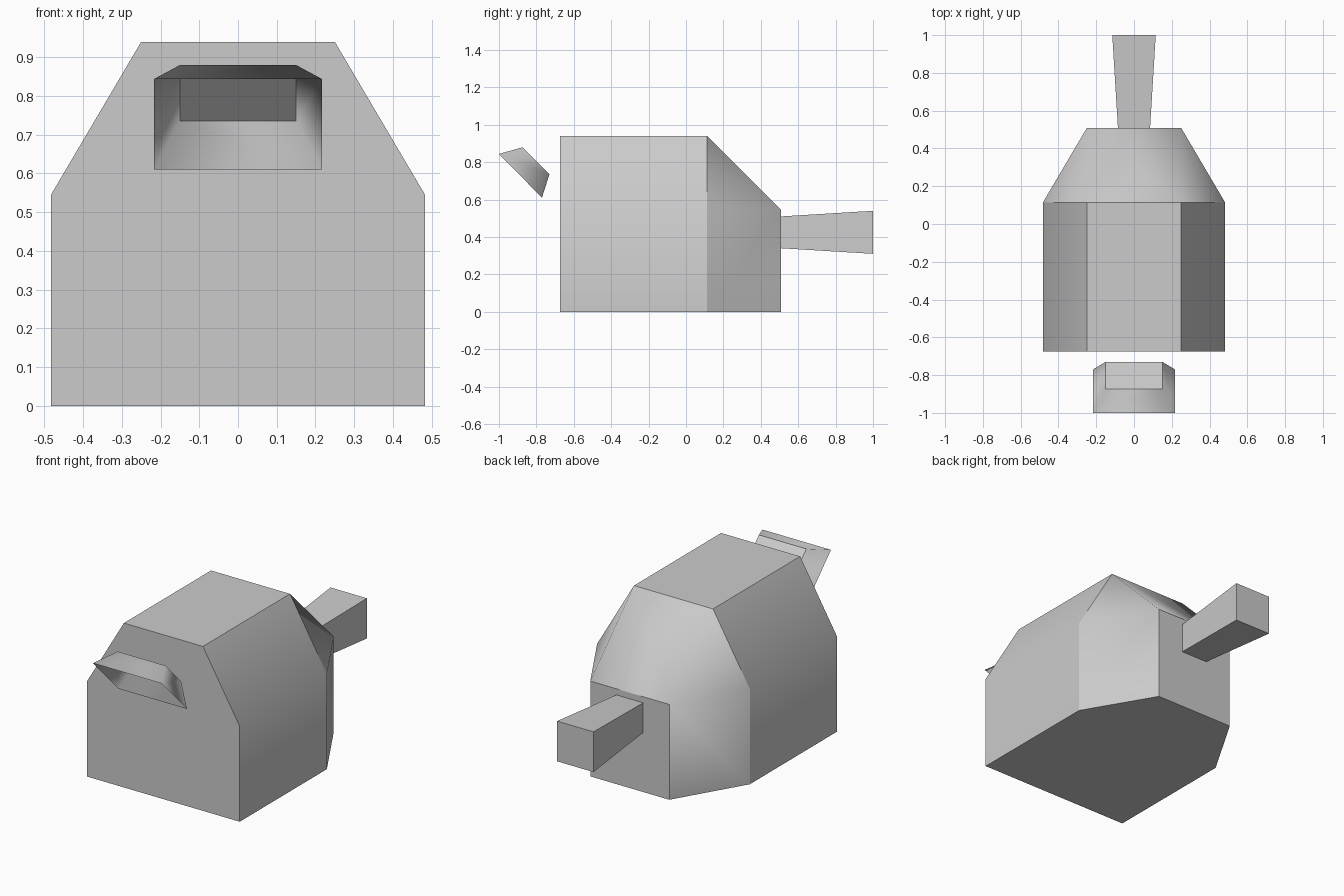
import bpy, bmesh

if "Cube" in bpy.data.objects:
    bpy.data.objects.remove(bpy.data.objects["Cube"])


def build(name, verts, faces, is_sharp=None):
    """Make a mesh object; with is_sharp, shade smooth and split only chosen edges."""
    bm = bmesh.new()
    vs = [bm.verts.new(v) for v in verts]
    for f in faces:
        bm.faces.new([vs[i] for i in f])
    bm.verts.index_update()
    bmesh.ops.recalc_face_normals(bm, faces=bm.faces[:])
    if is_sharp:
        for f in bm.faces:
            f.smooth = True
        for e in bm.edges:
            e.smooth = not is_sharp(*sorted(v.index for v in e.verts))
    mesh = bpy.data.meshes.new(name)
    bm.to_mesh(mesh)
    bm.free()
    obj = bpy.data.objects.new(name, mesh)
    bpy.context.collection.objects.link(obj)
    return obj


def rect(hx, low, high):
    """Four corners of a rectangle from its lower and upper (y, z) edges."""
    return [(-hx, *low), (hx, *low), (hx, *high), (-hx, *high)]


def walls(n, a=0, b=None):
    """Quads joining two rings of n points."""
    b = n if b is None else b
    return [(a + i, a + (i + 1) % n, b + (i + 1) % n, b + i) for i in range(n)]


# Body: chamfered house profile pulled back, then tapered to a small rear face
HW, TW, SHOULDER, TOP = 0.483, 0.25, 0.545, 0.94
FRONT, MID, REAR = -0.674, 0.113, 0.508
profile = [(-HW, 0), (HW, 0), (HW, SHOULDER), (TW, TOP), (-TW, TOP), (-HW, SHOULDER)]
verts = [(x, FRONT, z) for x, z in profile] + [(x, MID, z) for x, z in profile]
verts += rect(TW, (REAR, 0), (REAR, SHOULDER))
faces = [range(6), range(12, 16)] + walls(6)
faces += [(6, 7, 13, 12),                     # underside of the taper
          (7, 8, 14, 13), (6, 11, 15, 12),    # lower side walls
          (8, 9, 14), (11, 10, 15),           # corner triangles
          (9, 10, 15, 14)]                    # sloping roof
soft = {(2, 8), (5, 11), (8, 14), (9, 14), (11, 15), (10, 15)}
build("body", verts, faces, lambda a, b: (a, b) not in soft)

# Rear bar: square section flaring towards its end
verts = rect(0.085, (REAR, 0.34), (REAR, 0.51)) + rect(0.115, (1.0, 0.31), (1.0, 0.54))
build("rear_bar", verts, [range(4), range(4, 8)] + walls(4))

# Front scoop: open tilted tray, wide rim facing forward and down
verts = rect(0.15, (-0.73, 0.736), (-0.873, 0.88)) + rect(0.217, (-0.77, 0.61), (-1.0, 0.844))
build("front_scoop", verts, [range(4)] + walls(4), lambda a, b: b < 4)
